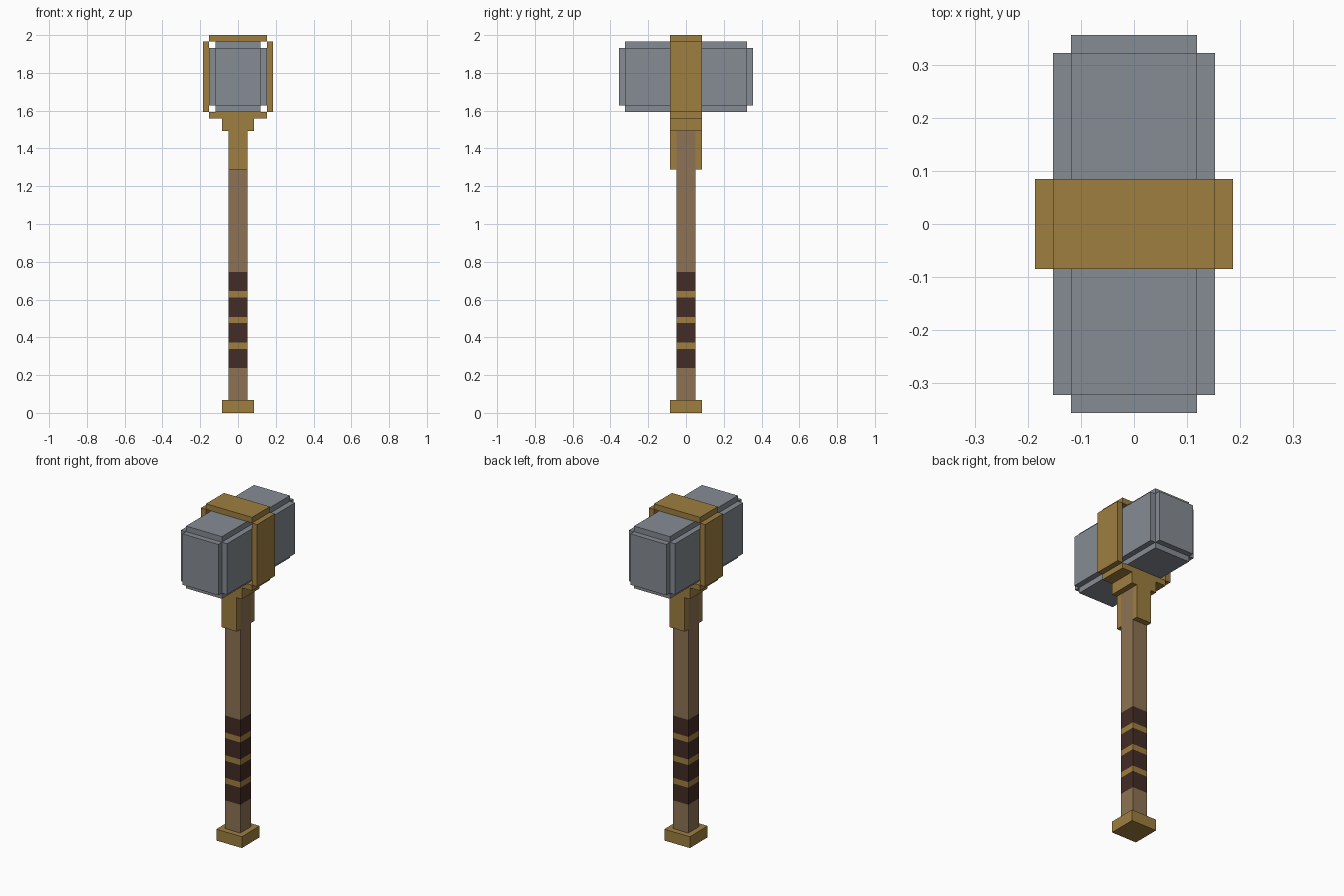
import bpy
import bmesh
from mathutils import Vector

if "Cube" in bpy.data.objects:
    bpy.data.objects.remove(bpy.data.objects["Cube"], do_unlink=True)

U = 2 / 59  # grid module: the hammer is 59 modules tall


def material(name, rgb):
    mat = bpy.data.materials.new(name)
    mat.use_nodes = True
    colour = (*rgb, 1)
    mat.diffuse_color = colour
    bsdf = next(n for n in mat.node_tree.nodes if n.type == "BSDF_PRINCIPLED")
    bsdf.inputs["Base Color"].default_value = colour
    return mat


STEEL = material("steel grey", (0.235, 0.262, 0.292))
GOLD = material("aged gold", (0.342, 0.209, 0.051))
WOOD = material("brown wood", (0.27, 0.171, 0.087))
LEATHER = material("dark leather", (0.058, 0.025, 0.018))


def box_mesh(x, y, z):
    """Box from (low, high) spans given in modules."""
    bm = bmesh.new()
    bmesh.ops.create_cube(bm, size=1)
    for v in bm.verts:
        v.co = Vector([U * (s[0] if c < 0 else s[1]) for c, s in zip(v.co, (x, y, z))])
    return bm


def finish(name, bm, *mats):
    mesh = bpy.data.meshes.new(name)
    bm.to_mesh(mesh)
    bm.free()
    for m in mats:
        mesh.materials.append(m)
    obj = bpy.data.objects.new(name, mesh)
    bpy.context.collection.objects.link(obj)
    return obj


def both(h):
    return (-h, h)


# Steel head: a block with every face raised by one module
head = box_mesh(both(3.5), both(9.5), (48, 57))
head.normal_update()
for face in list(head.faces):
    shift = face.normal * U
    raised = bmesh.ops.extrude_discrete_faces(head, faces=[face])["faces"][0]
    bmesh.ops.translate(head, verts=raised.verts, vec=shift)
bmesh.ops.remove_doubles(head, verts=head.verts, dist=0.001)
bmesh.ops.recalc_face_normals(head, faces=head.faces)
finish("hammer_head", head, STEEL)

# Gold band around the head
finish("band_top", box_mesh(both(4.5), both(2.5), (58, 59)), GOLD)
finish("band_bottom", box_mesh(both(4.5), both(2.5), (46, 47)), GOLD)
for side, span in (("left", (4.5, 5.5)), ("right", (-5.5, -4.5))):
    finish("band_" + side, box_mesh(span, both(2.5), (47, 58)), GOLD)

# Collar and the two tongues running down the shaft
finish("collar", box_mesh(both(2.5), both(2.5), (44, 46)), GOLD)
for side, span in (("front", (-2.5, -1.5)), ("back", (1.5, 2.5))):
    finish("tongue_" + side, box_mesh(both(1.5), span, (38, 44)), GOLD)

# Wooden shaft, cut into grip wraps separated by gold rings
shaft = box_mesh(both(1.5), both(1.5), (2, 44))
wraps = [7 + 4 * i for i in range(4)]
for low in wraps:
    for z in (low, low + 3):
        bmesh.ops.bisect_plane(shaft, geom=shaft.verts[:] + shaft.edges[:] + shaft.faces[:],
                               plane_co=(0, 0, z * U), plane_no=(0, 0, 1))
for face in shaft.faces:
    z = face.calc_center_median().z / U
    if wraps[0] < z < wraps[-1] + 3:
        face.material_index = 2 if any(w < z < w + 3 for w in wraps) else 1
finish("shaft", shaft, WOOD, GOLD, LEATHER)

# Pommel
finish("pommel", box_mesh(both(2.5), both(2.5), (0, 2)), GOLD)
